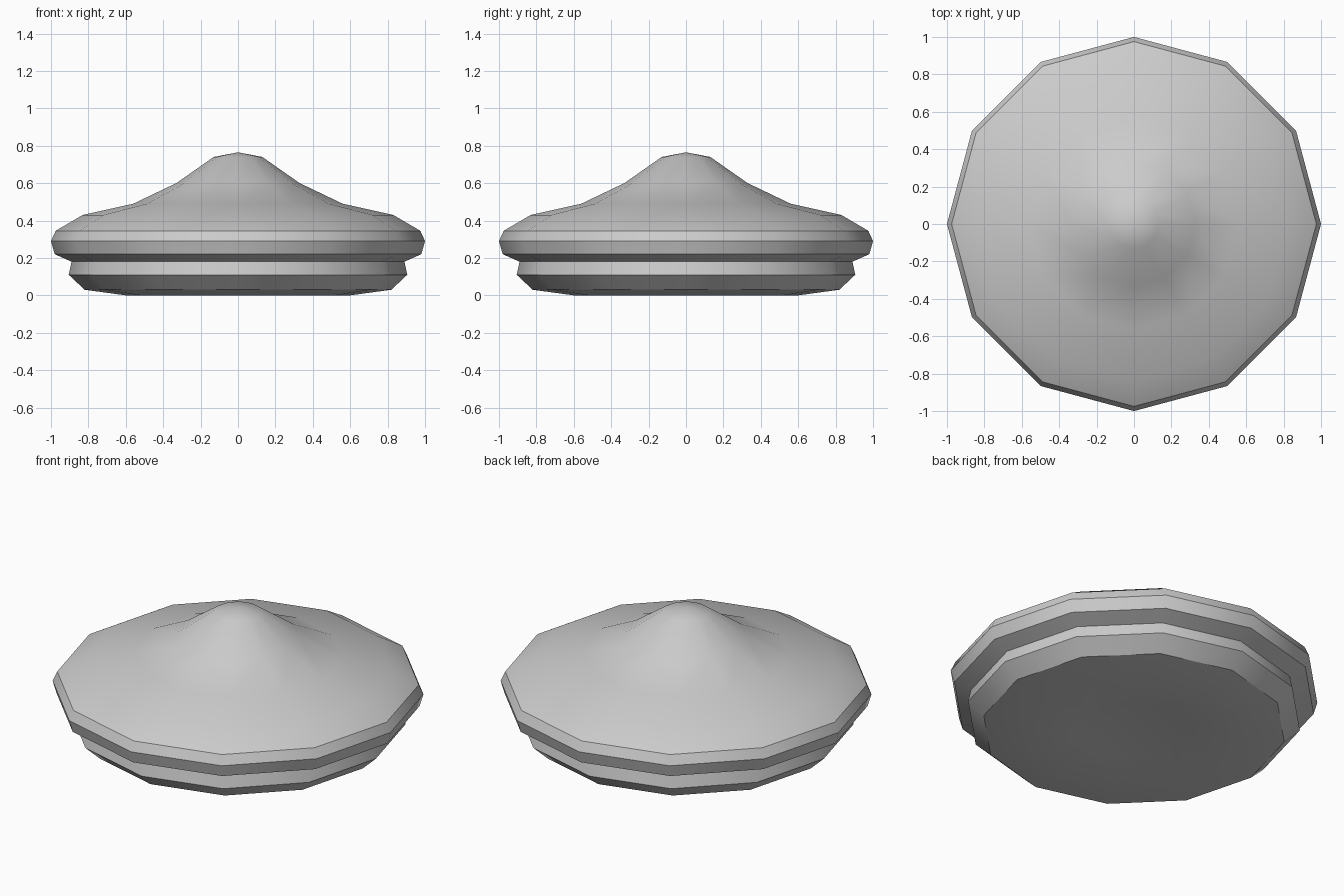
import bpy
import bmesh
from math import cos, sin, pi, radians

cube = bpy.data.objects.get("Cube")
if cube:
    bpy.data.objects.remove(cube, do_unlink=True)

SIDES = 12

grey = bpy.data.materials.new("plain_grey")
grey.use_nodes = True
colour = (0.6, 0.6, 0.6, 1)
grey.diffuse_color = colour
grey.node_tree.nodes["Principled BSDF"].inputs["Base Color"].default_value = colour


def lathe(name, profile, material):
    """Turn a (radius, height) profile around z; zero radius closes in a point."""
    bm = bmesh.new()
    rings = []
    for r, z in profile:
        if r == 0:
            rings.append([bm.verts.new((0, 0, z))] * SIDES)
        else:
            angles = [2 * pi * i / SIDES for i in range(SIDES)]
            rings.append([bm.verts.new((r * cos(a), r * sin(a), z)) for a in angles])
    for low, high in zip(rings, rings[1:]):
        for i in range(SIDES):
            j = (i + 1) % SIDES
            corners = [low[i], low[j], high[j], high[i]]
            bm.faces.new(list(dict.fromkeys(corners)))
    bmesh.ops.recalc_face_normals(bm, faces=bm.faces)
    mesh = bpy.data.meshes.new(name)
    bm.to_mesh(mesh)
    bm.free()
    mesh.materials.append(material)
    obj = bpy.data.objects.new(name, mesh)
    bpy.context.collection.objects.link(obj)
    bpy.ops.object.select_all(action="DESELECT")
    obj.select_set(True)
    bpy.context.view_layer.objects.active = obj
    bpy.ops.object.shade_smooth_by_angle(angle=radians(32))
    return obj


# Dented underside, base band, groove, rim and peaked dome
underside = [(0, 0.04), (0.3, 0.025), (0.6, 0)]
base_band = [(0.82, 0.03), (0.905, 0.11), (0.89, 0.18)]
rim = [(0.98, 0.22), (1, 0.29), (0.975, 0.345)]
dome = [(0.83, 0.43), (0.56, 0.49), (0.33, 0.6), (0.13, 0.74), (0, 0.765)]
lathe("domed_disc", underside + base_band + rim + dome, grey)
